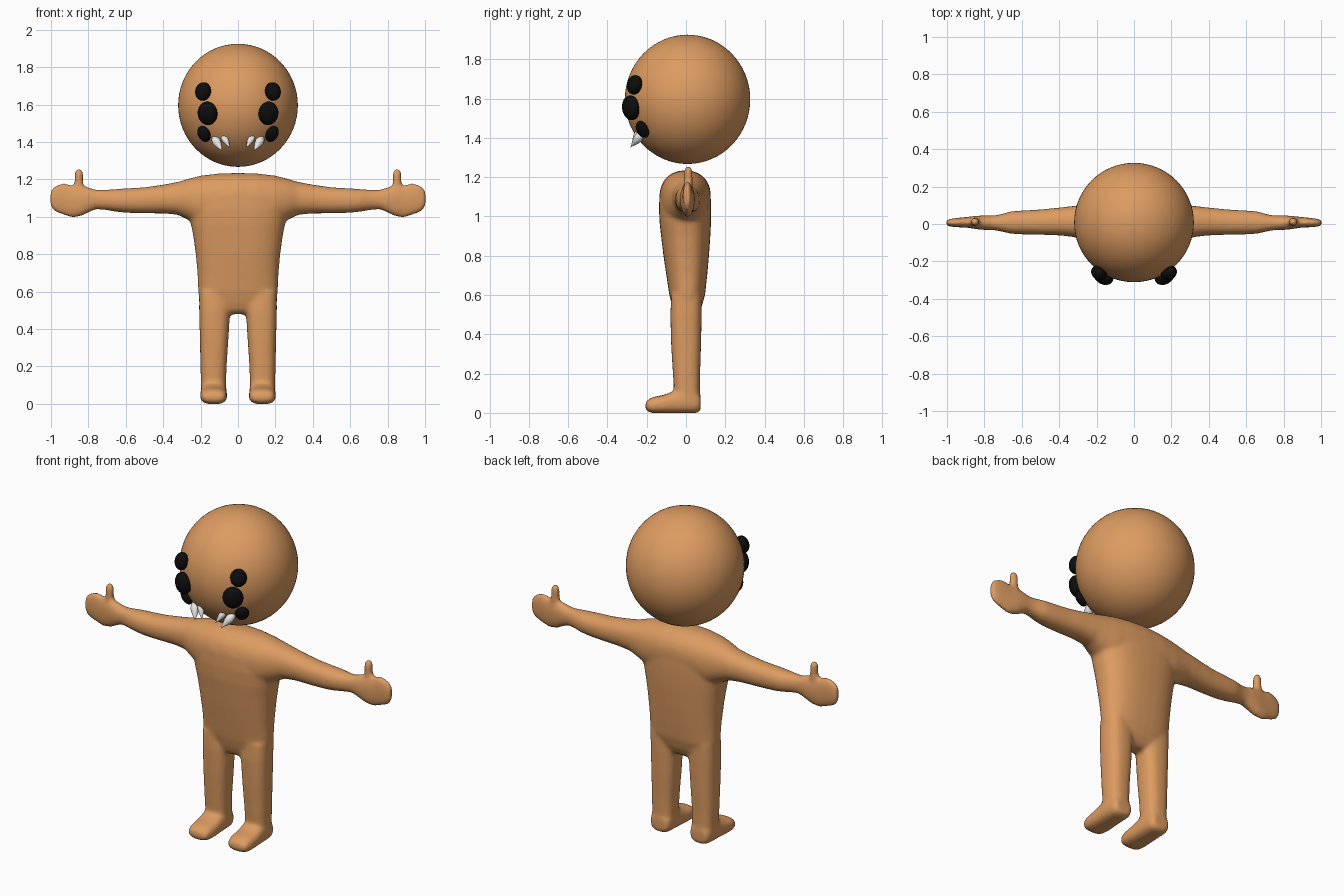
import bpy, bmesh, math
from mathutils import Vector

cube = bpy.data.objects.get("Cube")
if cube:
    bpy.data.objects.remove(cube, do_unlink=True)


def material(name, color, roughness):
    mat = bpy.data.materials.new(name)
    mat.use_nodes = True
    mat.diffuse_color = (*color, 1)
    bsdf = mat.node_tree.nodes["Principled BSDF"]
    bsdf.inputs["Base Color"].default_value = (*color, 1)
    bsdf.inputs["Roughness"].default_value = roughness
    return mat


skin = material("warm tan skin", (0.72, 0.33, 0.12), 0.6)
black = material("eye black", (0.004, 0.004, 0.004), 0.5)
ivory = material("fang white", (0.8, 0.8, 0.8), 0.5)


def add_object(name, bm, mat):
    mesh = bpy.data.meshes.new(name)
    bmesh.ops.recalc_face_normals(bm, faces=bm.faces)
    for face in bm.faces:
        face.smooth = True
    bm.to_mesh(mesh)
    bm.free()
    mesh.materials.append(mat)
    obj = bpy.data.objects.new(name, mesh)
    bpy.context.collection.objects.link(obj)
    return obj


def loft(bm, axis, sections, side=1, power=2.4, count=32):
    """Skin superellipse sections (t, a_min, a_max, b_min, b_max) along an axis."""
    rings = []
    for t, a0, a1, b0, b1 in sections:
        ring = []
        for i in range(count):
            ang = math.tau * i / count
            c, s = math.cos(ang), math.sin(ang)
            a = (a0 + a1) / 2 + (a1 - a0) / 2 * math.copysign(abs(c) ** (2 / power), c)
            b = (b0 + b1) / 2 + (b1 - b0) / 2 * math.copysign(abs(s) ** (2 / power), s)
            x, y, z = {"x": (t, a, b), "y": (a, t, b), "z": (a, b, t)}[axis]
            ring.append(bm.verts.new((side * x, y, z)))
        rings.append(ring)
    for low, high in zip(rings, rings[1:]):
        for i in range(count):
            j = (i + 1) % count
            bm.faces.new((low[i], low[j], high[j], high[i]))
    bm.faces.new(rings[0])
    bm.faces.new(rings[-1])


# Section tables for the body
torso = [
    (.48, -.13, .13, -.03, .04), (.50, -.18, .18, -.055, .06),
    (.54, -.205, .205, -.07, .08), (.60, -.213, .213, -.085, .097),
    (.70, -.217, .217, -.1, .108), (.80, -.226, .226, -.115, .117),
    (.90, -.24, .24, -.127, .124), (.96, -.252, .252, -.134, .127),
    (1.04, -.265, .265, -.138, .128), (1.12, -.25, .25, -.135, .125),
    (1.17, -.22, .22, -.115, .11), (1.21, -.16, .16, -.08, .08),
]
arm = [
    (-.02, -.135, .127, .97, 1.235), (.1, -.13, .125, .96, 1.232),
    (.2, -.115, .115, .95, 1.22), (.26, -.095, .105, .98, 1.205),
    (.32, -.07, .097, 1.01, 1.187), (.4, -.061, .088, 1.018, 1.172),
    (.5, -.058, .078, 1.018, 1.158), (.6, -.056, .072, 1.021, 1.152),
    (.66, -.052, .068, 1.028, 1.148), (.72, -.038, .05, 1.038, 1.144),
    (.76, -.032, .045, 1.04, 1.145), (.8, -.032, .046, 1.022, 1.158),
    (.84, -.028, .044, 1.001, 1.168), (.89, -.02, .038, .995, 1.17),
    (.93, -.018, .034, 1.008, 1.182), (.965, -.016, .03, 1.02, 1.174),
    (.99, -.013, .026, 1.035, 1.158), (1.004, -.008, .02, 1.06, 1.135),
]
thumb = [
    (1.11, .815, .885, -.012, .036), (1.17, .825, .878, -.012, .036),
    (1.19, .828, .873, -.012, .035), (1.225, .826, .875, -.011, .034),
    (1.245, .83, .872, -.009, .032), (1.258, .84, .862, -.003, .025),
]
leg = [
    (.02, .07, .19, -.045, .068), (.1, .064, .198, -.06, .071),
    (.2, .061, .201, -.067, .072), (.35, .051, .204, -.076, .077),
    (.5, .042, .208, -.08, .08), (.6, .05, .208, -.075, .08),
]
foot = [
    (-.207, .085, .175, .018, .05), (-.195, .068, .192, .006, .068),
    (-.165, .06, .2, -.002, .082), (-.11, .058, .202, -.002, .092),
    (-.06, .06, .2, -.002, .112), (0, .061, .2, -.002, .13),
    (.05, .065, .195, -.002, .12), (.075, .08, .18, .01, .09),
]

# Body: overlapping lofts fused into one soft skin
bm = bmesh.new()
loft(bm, "z", torso, power=2.5)
for side in (-1, 1):
    loft(bm, "x", arm, side, power=2.2)
    loft(bm, "z", thumb, side, power=2)
    loft(bm, "z", leg, side, power=2.6)
    loft(bm, "y", foot, side, power=2.8)
body = add_object("body", bm, skin)
remesh = body.modifiers.new("fuse", "REMESH")
remesh.mode = "VOXEL"
remesh.voxel_size = 0.01
remesh.use_smooth_shade = True
smooth = body.modifiers.new("soften", "SMOOTH")
smooth.factor = 0.5
smooth.iterations = 12


def ellipsoid(name, center, radii, mat, facing=None, segments=32):
    bm = bmesh.new()
    bmesh.ops.create_uvsphere(bm, u_segments=segments, v_segments=segments // 2, radius=1)
    obj = add_object(name, bm, mat)
    obj.location = center
    obj.scale = radii
    if facing:
        obj.rotation_euler = facing.to_track_quat("-Y", "Z").to_euler()
    return obj


# Head
head_center = Vector((0, .008, 1.596))
ellipsoid("head", head_center, (.32, .319, .329), skin, segments=64)

# Eyes and fangs on both sides of the face
eyes = {
    "upper_eye": ((.187, -.262, 1.67), (.045, .036, .05)),
    "middle_eye": ((.163, -.28, 1.553), (.056, .042, .063)),
    "lower_eye": ((.182, -.222, 1.443), (.038, .026, .046)),
}
fangs = {
    "outer_fang": ((.134, -.215, 1.432), (.085, -.282, 1.352), .024),
    "inner_fang": ((.088, -.228, 1.447), (.044, -.276, 1.368), .019),
}
fang_profile = [(.08, .4), (.2, .8), (.38, 1), (.55, .85), (.75, .5), (.92, .15)]

for side, label in ((1, "left"), (-1, "right")):
    for name, (center, radii) in eyes.items():
        pos = Vector((center[0] * side, center[1], center[2]))
        ellipsoid(f"{label}_{name}", pos, radii, black, pos - head_center)
    for name, (root, tip, radius) in fangs.items():
        start = Vector((root[0] * side, root[1], root[2]))
        end = Vector((tip[0] * side, tip[1], tip[2]))
        span = (end - start).length
        rows = [(0, 0.05)] + fang_profile + [(1, 0.01)]
        bm = bmesh.new()
        loft(bm, "z", [(t * span, -r * radius, r * radius, -r * radius, r * radius)
                       for t, r in rows], power=2, count=16)
        fang = add_object(f"{label}_{name}", bm, ivory)
        fang.location = start
        fang.rotation_euler = (end - start).to_track_quat("Z", "Y").to_euler()
